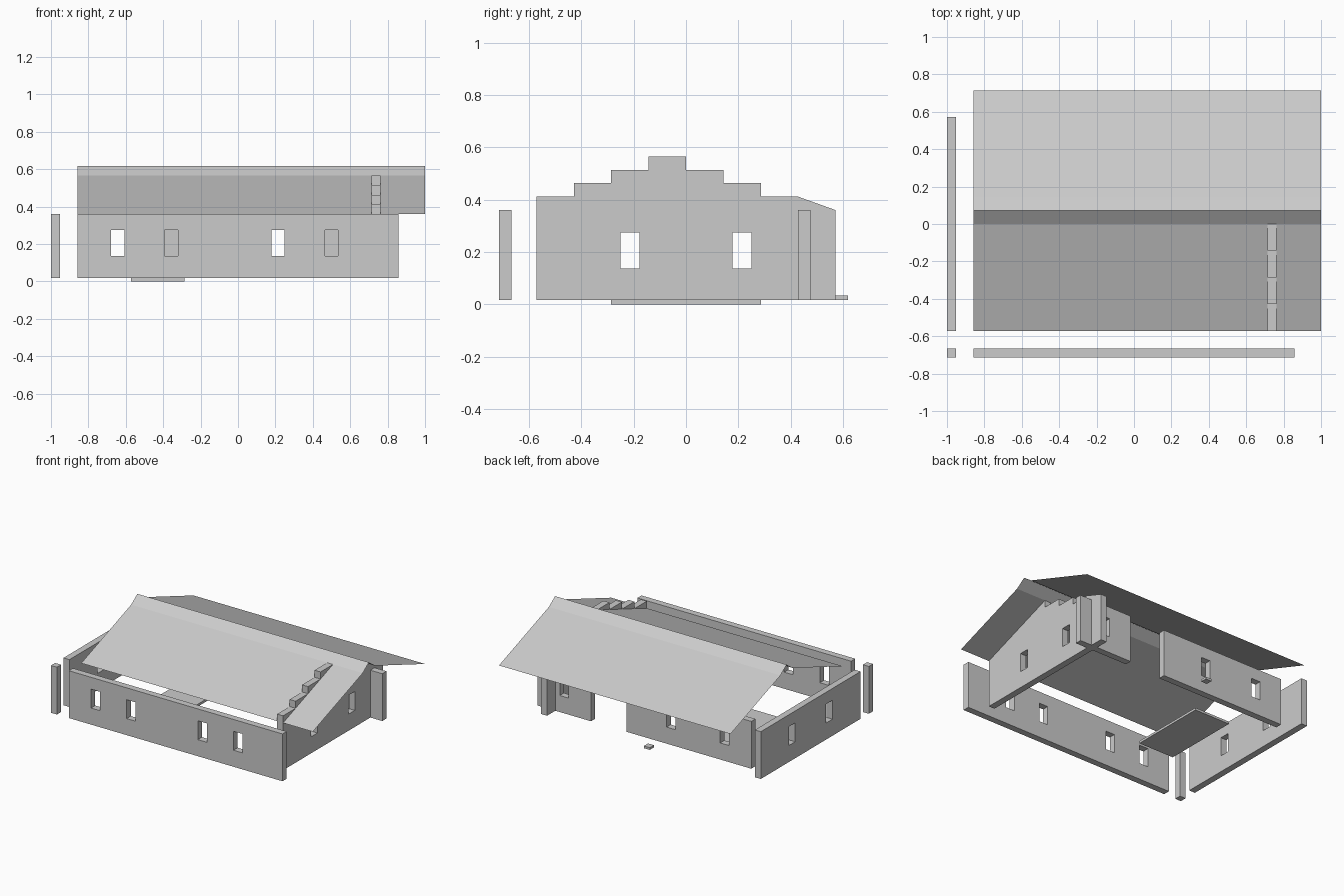
import bpy, bmesh

if "Cube" in bpy.data.objects:
    bpy.data.objects.remove(bpy.data.objects["Cube"])

U = 1 / 21                 # wall thickness
B, T = 0.017, 0.36         # wall bottom and top
STEP = 0.0514              # rise of one gable step
BAY = 1 / 7                # run of one gable step
WIN = (0.137, 0.274)       # window sill and head


def make_object(name, bm):
    bmesh.ops.recalc_face_normals(bm, faces=bm.faces)
    mesh = bpy.data.meshes.new(name)
    bm.to_mesh(mesh)
    bm.free()
    ob = bpy.data.objects.new(name, mesh)
    bpy.context.collection.objects.link(ob)
    return ob


def prism(name, outline, along, lo, hi):
    """Extrude an outline of (run, z) points; the wall runs along x or y."""
    bm = bmesh.new()

    def pt(u, w, z):
        return (u, w, z) if along == 'x' else (w, u, z)
    face = bm.faces.new([bm.verts.new(pt(u, lo, z)) for u, z in outline])
    ext = bmesh.ops.extrude_face_region(bm, geom=[face])
    vs = [g for g in ext['geom'] if isinstance(g, bmesh.types.BMVert)]
    bmesh.ops.translate(bm, verts=vs, vec=pt(0, hi - lo, 0))
    return make_object(name, bm)


def rect(u0, u1, z0=B, z1=T):
    return [(u0, z0), (u1, z0), (u1, z1), (u0, z1)]


def wall(name, outline, along, lo, windows=()):
    """A wall one unit thick with window openings cut through."""
    ob = prism(name, outline, along, lo, lo + U)
    cutters = [prism("window_cutter", rect(c - BAY / 4, c + BAY / 4, *WIN),
                     along, lo - 0.02, lo + U + 0.02) for c in windows]
    for c in cutters:
        c.hide_render = True
        mod = ob.modifiers.new("window", 'BOOLEAN')
        mod.operation, mod.solver, mod.object = 'DIFFERENCE', 'EXACT', c
    if cutters:
        dg = bpy.context.evaluated_depsgraph_get()
        mesh = bpy.data.meshes.new_from_object(ob.evaluated_get(dg))
        ob.modifiers.clear()
        ob.data = mesh
        for c in cutters:
            bpy.data.objects.remove(c)
    return ob


# Straight walls and the loose corner post
END_X, END_Y = 18 * U, 12 * U
wall("front_wall", rect(-END_X, END_X), 'x', -15 * U, (-0.643, -0.357, 0.214, 0.5))
wall("left_wall", rect(-END_Y, END_Y), 'y', -1, (-0.214, 0.214))
wall("back_wall_left", rect(-END_X, BAY), 'x', 9 * U, (-0.643, -0.214))
wall("back_wall_right", rect(3 * BAY, END_X), 'x', 9 * U, (0.643,))
wall("corner_post", rect(-1, -1 + U), 'x', -15 * U)

# Stepped gable wall
gable = [(END_Y, B), (END_Y, T)]
for i, level in enumerate((1, 2, 3, 4, 3, 2, 1)):
    y = 3 * BAY - i * BAY
    gable += [(y, T + level * STEP), (y - BAY, T + level * STEP)]
gable.append((-END_Y, B))
# drop in the matching step risers
wall("gable_wall", gable, 'y', 15 * U, (-0.214, 0.214))

# Floor slab and small door step
prism("floor_slab", rect(-4 * BAY, -2 * BAY, 0, B), 'x', -2 * BAY, 2 * BAY)
prism("door_step", rect(-3 * U, -2 * U, B, 0.033), 'x', 12 * U, 13 * U)

# Thin roof sheet with a steeper ridge cap
section = [(-4 * BAY, T), (0, T + 4 * STEP), (BAY / 2, T + 5 * STEP),
           (BAY, T + 4 * STEP), (5 * BAY, T)]
bm = bmesh.new()
rows = [[bm.verts.new((x, y, z)) for y, z in section] for x in (-END_X, 1)]
for i in range(len(section) - 1):
    bm.faces.new((rows[0][i], rows[1][i], rows[1][i + 1], rows[0][i + 1]))
make_object("roof", bm)
